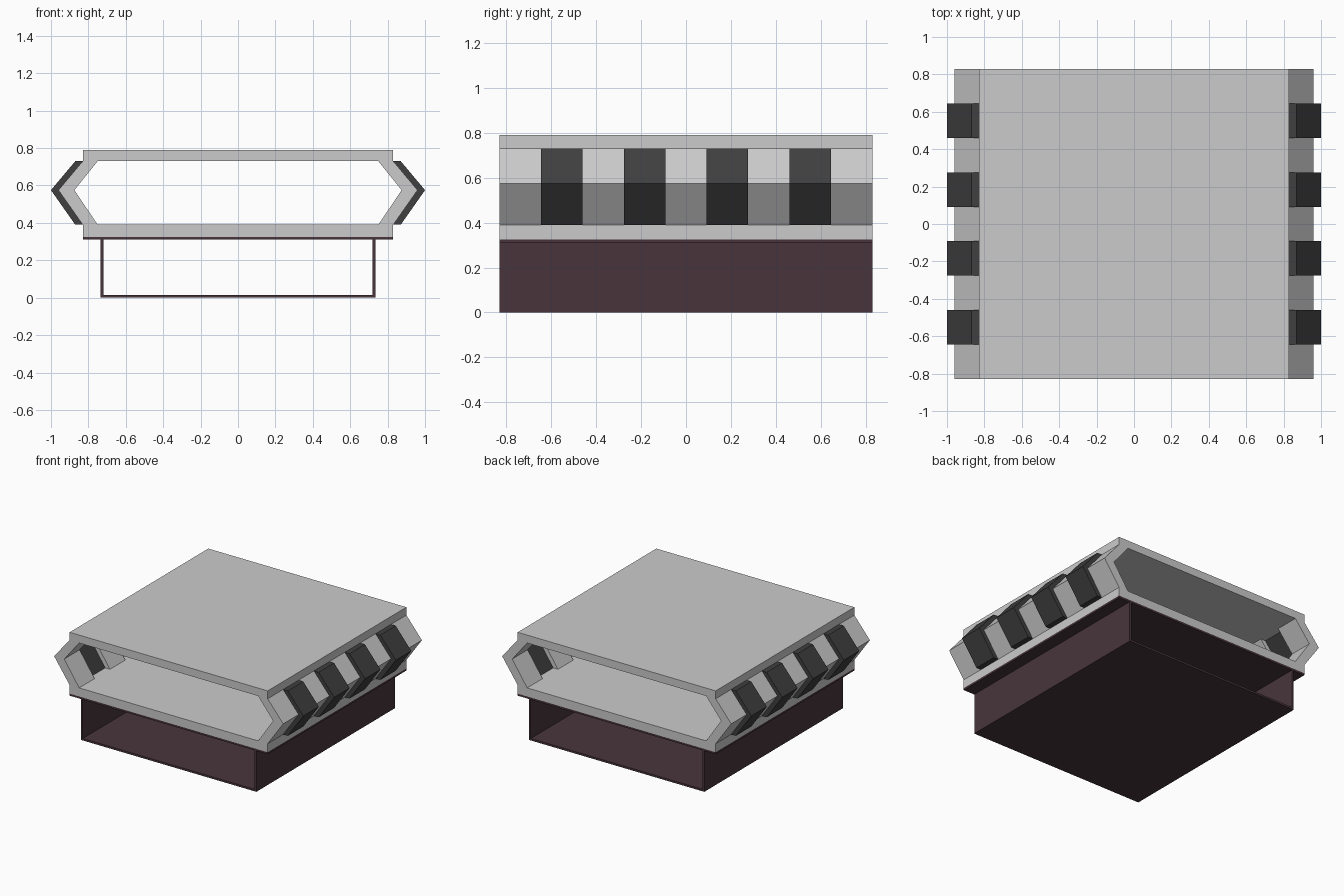
import bpy
import bmesh

if "Cube" in bpy.data.objects:
    bpy.data.objects.remove(bpy.data.objects["Cube"])

HALF = 0.83            # half depth of the body
STEP = 2 * HALF / 9    # nine alternating slats per side


def material(name, rgb):
    m = bpy.data.materials.new(name)
    m.diffuse_color = (*rgb, 1)
    m.use_nodes = True
    m.node_tree.nodes["Principled BSDF"].inputs["Base Color"].default_value = m.diffuse_color
    return m


charcoal = material("charcoal", (0.05, 0.05, 0.05))
maroon = material("dark_maroon", (0.065, 0.036, 0.044))


def prism(name, profile, y0, y1, mat=None):
    """Extrude an x-z profile from y0 to y1."""
    bm = bmesh.new()
    face = bm.faces.new([bm.verts.new((x, y0, z)) for x, z in profile])
    ext = bmesh.ops.extrude_face_region(bm, geom=[face])
    verts = [v for v in ext["geom"] if isinstance(v, bmesh.types.BMVert)]
    bmesh.ops.translate(bm, verts=verts, vec=(0, y1 - y0, 0))
    bmesh.ops.recalc_face_normals(bm, faces=bm.faces)
    mesh = bpy.data.meshes.new(name)
    bm.to_mesh(mesh)
    bm.free()
    ob = bpy.data.objects.new(name, mesh)
    bpy.context.collection.objects.link(ob)
    if mat:
        mesh.materials.append(mat)
    return ob


def panel(name, x0, x1, z0, z1, mat=None):
    return prism(name, [(x0, z0), (x1, z0), (x1, z1), (x0, z1)], -HALF, HALF, mat)


def chevron(side, shift):
    """Bent slat section, moved outward by shift."""
    pts = [(0.83, 0.73), (0.96, 0.575), (0.83, 0.39),
           (0.75, 0.39), (0.875, 0.575), (0.75, 0.73)]
    return [(side * (x + shift), z) for x, z in pts]


# Top and bottom slabs
panel("top_slab", -0.83, 0.83, 0.73, 0.79)
panel("bottom_slab", -0.83, 0.83, 0.325, 0.39)

# Bent side slats, alternating grey and raised dark
for label, side in (("left", -1), ("right", 1)):
    for i in range(9):
        y = -HALF + i * STEP
        if i % 2:
            prism(f"{label}_dark_slat_{i}", chevron(side, 0.04), y, y + STEP, charcoal)
        else:
            prism(f"{label}_grey_slat_{i}", chevron(side, 0), y, y + STEP)

# Open-ended thin base with a cover plate
panel("base_cover", -0.83, 0.83, 0.31, 0.325, maroon)
panel("base_floor", -0.735, 0.735, 0, 0.015, maroon)
for label, side in (("left", -1), ("right", 1)):
    x0, x1 = sorted((side * 0.72, side * 0.735))
    panel(f"{label}_base_wall", x0, x1, 0.015, 0.31, maroon)
